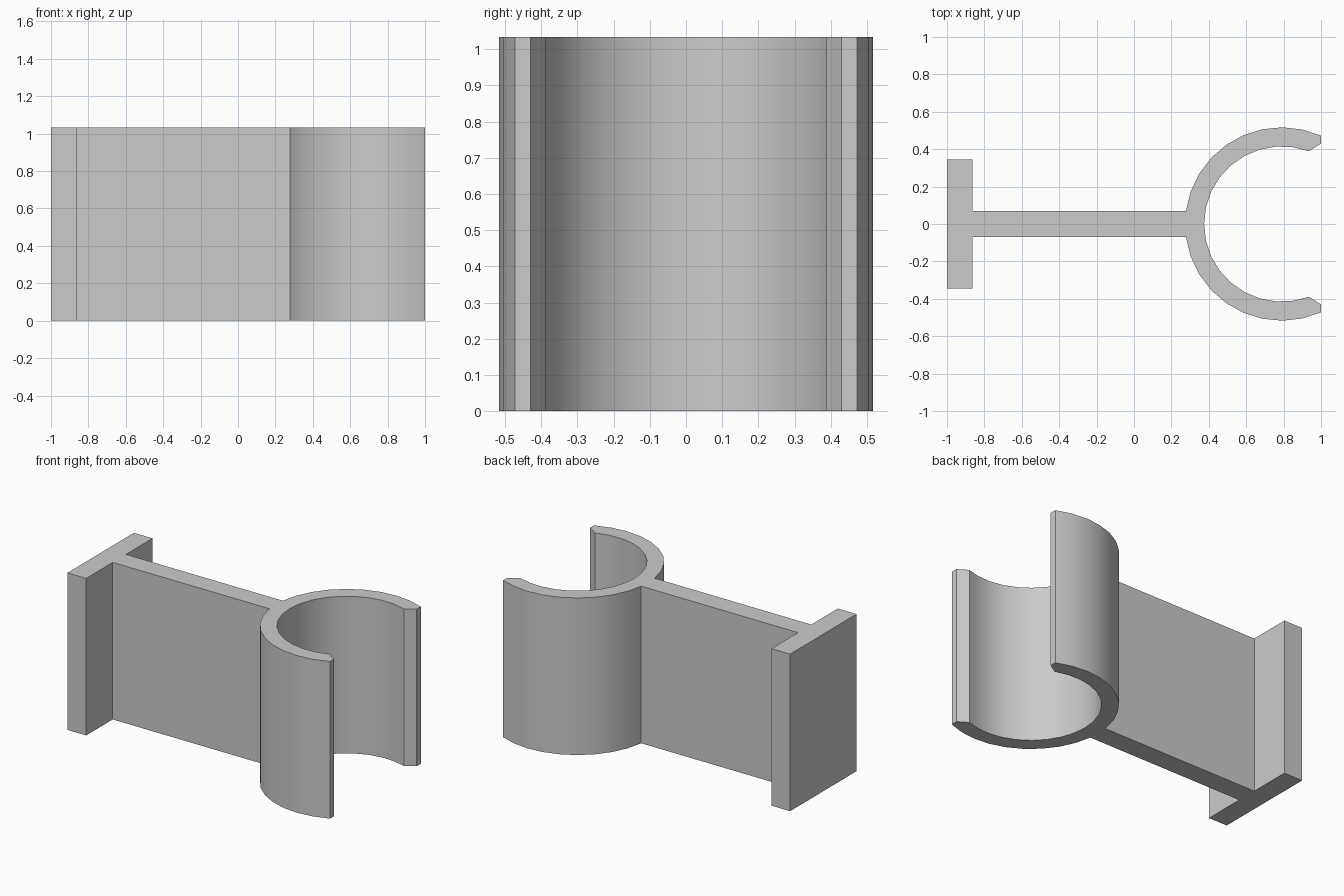
import bpy, bmesh, math

cube = bpy.data.objects.get("Cube")
if cube:
    bpy.data.objects.remove(cube, do_unlink=True)

HEIGHT = 1.034
CENTRE_X = 0.79          # axis of the clip ring
OUTER, INNER = 0.517, 0.415
WEB = 0.069              # half thickness of the web
FLANGE = 0.345           # half width of the end flange
STEPS = 9


def arc(radius, start, end):
    """Points on the ring between two angles in radians."""
    return [(CENTRE_X + radius * math.cos(a), radius * math.sin(a))
            for a in (start + (end - start) * i / STEPS for i in range(STEPS + 1))]


# Half outline on the +y side: flange, web, outer arc, flared lip, inner arc
join = math.pi - math.asin(WEB / OUTER)
half = [(-1, FLANGE), (-0.864, FLANGE), (-0.864, WEB)]
half += arc(OUTER, join, math.acos((1 - CENTRE_X) / OUTER))
half += [(1, 0.43)]
half += arc(INNER, math.radians(69.5), math.pi)
outline = half + [(x, -y) for x, y in reversed(half[:-1])]

# Extrude the outline into a solid
bm = bmesh.new()
base = bm.faces.new([bm.verts.new((x, y, 0)) for x, y in outline])
top = bmesh.ops.extrude_face_region(bm, geom=[base], use_keep_orig=True)
bmesh.ops.translate(bm, vec=(0, 0, HEIGHT),
                    verts=[v for v in top["geom"] if isinstance(v, bmesh.types.BMVert)])
bmesh.ops.recalc_face_normals(bm, faces=bm.faces)
mesh = bpy.data.meshes.new("clip_bracket")
bm.to_mesh(mesh)
bm.free()
bracket = bpy.data.objects.new("clip_bracket", mesh)
bpy.context.collection.objects.link(bracket)

# Plain grey finish
grey = bpy.data.materials.new("light_grey")
grey.use_nodes = True
grey.diffuse_color = (0.6, 0.6, 0.6, 1)
grey.node_tree.nodes["Principled BSDF"].inputs["Base Color"].default_value = grey.diffuse_color
mesh.materials.append(grey)

# Smooth ring walls, sharp corners
bpy.ops.object.select_all(action="DESELECT")
bracket.select_set(True)
bpy.context.view_layer.objects.active = bracket
bpy.ops.object.shade_smooth_by_angle(angle=math.radians(20))
